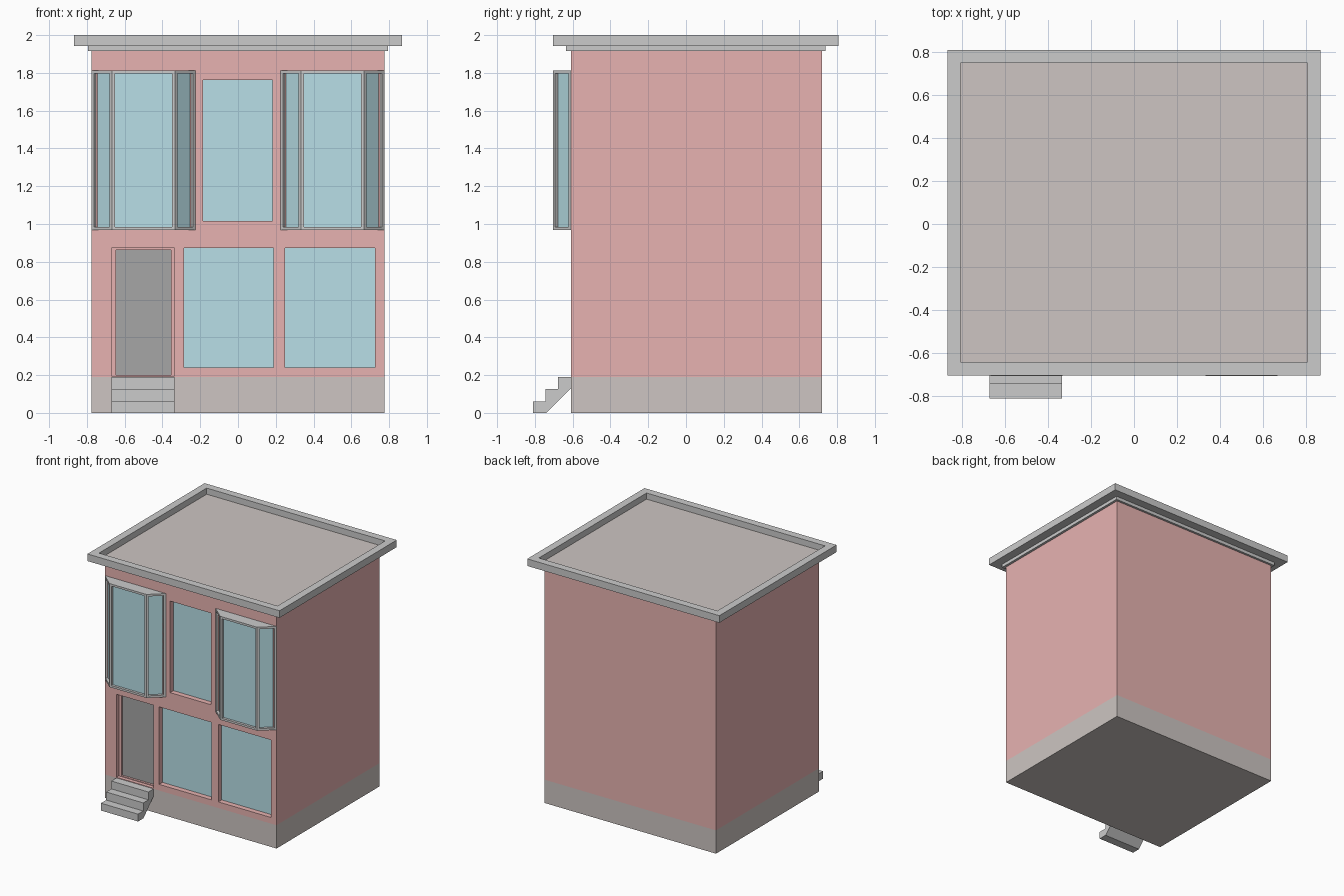
import bpy, bmesh
from mathutils import Vector

if "Cube" in bpy.data.objects:
    bpy.data.objects.remove(bpy.data.objects["Cube"])


def material(name, rgb):
    m = bpy.data.materials.new(name)
    m.diffuse_color = (*rgb, 1)
    m.use_nodes = True
    m.node_tree.nodes["Principled BSDF"].inputs["Base Color"].default_value = m.diffuse_color
    return m


BRICK = material("brick", (0.80, 0.45, 0.44))
GLASS = material("glass", (0.48, 0.74, 0.80))
STONE = material("stone", (0.61, 0.56, 0.54))
TRIM = material("trim", (0.70, 0.70, 0.70))
STEP = material("step", (0.61, 0.61, 0.61))
DOOR = material("door", (0.38, 0.38, 0.38))
FRONT, BACK, HALF = -0.61, 0.72, 0.775


def prism(name, points, offset, mats, panels=None, inset=0.02, depth=0.02):
    """Extrude a planar outline; faces chosen by panels(normal) get a sunken panel in mats[1]."""
    bm = bmesh.new()
    base = bm.faces.new([bm.verts.new(p) for p in points])
    top = bmesh.ops.extrude_face_region(bm, geom=[base], use_keep_orig=True)["geom"]
    bmesh.ops.translate(bm, vec=offset, verts=[v for v in top if isinstance(v, bmesh.types.BMVert)])
    bmesh.ops.recalc_face_normals(bm, faces=bm.faces[:])
    chosen = [f for f in bm.faces if panels and panels(f.normal)]
    if chosen:
        bmesh.ops.inset_individual(bm, faces=chosen, thickness=inset)
        for f in bmesh.ops.extrude_discrete_faces(bm, faces=chosen)["faces"]:
            f.normal_update()
            bmesh.ops.translate(bm, vec=f.normal * -depth, verts=f.verts[:])
            f.material_index = 1
    # close the reveal seams left by the discrete extrusion
    bmesh.ops.remove_doubles(bm, verts=bm.verts[:], dist=1e-5)
    bmesh.ops.recalc_face_normals(bm, faces=bm.faces[:])
    me = bpy.data.meshes.new(name)
    bm.to_mesh(me)
    bm.free()
    for m in mats:
        me.materials.append(m)
    ob = bpy.data.objects.new(name, me)
    bpy.context.collection.objects.link(ob)
    return ob


def box(name, x, y, z, mats, **kw):
    pts = [(x[0], y[0], z[0]), (x[1], y[0], z[0]), (x[1], y[1], z[0]), (x[0], y[1], z[0])]
    return prism(name, pts, Vector((0, 0, z[1] - z[0])), mats, **kw)


# Plinth and brick walls
box("plinth", (-HALF, HALF), (FRONT, BACK), (0, 0.19), [STONE])
walls = box("brick_walls", (-HALF, HALF), (FRONT, BACK), (0.19, 1.925), [BRICK])


def opening(name, x, z, depth):
    """Cut a recess into the front wall."""
    c = box(name + "_cutter", x, (FRONT - 0.1, FRONT + depth), z, [BRICK])
    c.hide_render = True
    c.hide_set(True)
    mod = walls.modifiers.new(name, "BOOLEAN")
    mod.operation, mod.solver, mod.object = "DIFFERENCE", "EXACT", c


# Recessed flat windows
for name, x, z in (("upper_window", (-0.185, 0.182), (1.015, 1.762)),
                   ("lower_window_left", (-0.285, 0.187), (0.24, 0.872)),
                   ("lower_window_right", (0.25, 0.725), (0.24, 0.872))):
    opening(name, x, z, 0.06)
    box(name, x, (FRONT + 0.043, FRONT + 0.065), z, [GLASS])

# Door in a stepped recess
opening("door_recess", (-0.67, -0.335), (0.195, 0.872), 0.03)
opening("door_inset", (-0.647, -0.355), (0.2, 0.862), 0.06)
box("door", (-0.647, -0.355), (FRONT + 0.048, FRONT + 0.065), (0.2, 0.862), [DOOR])

# Bay windows
for name, cx in (("bay_window_left", -0.5), ("bay_window_right", 0.5)):
    outline = [(cx - 0.275, FRONT, 0.968), (cx - 0.167, -0.705, 0.968),
               (cx + 0.167, -0.705, 0.968), (cx + 0.275, FRONT, 0.968)]
    prism(name, outline, Vector((0, 0, 0.845)), [TRIM, GLASS],
          panels=lambda n: n.y < -0.3, inset=0.024, depth=0.02)

# Entrance steps with a sloping underside
profile = [(-0.81, 0), (-0.81, 0.06), (-0.743, 0.06), (-0.743, 0.126), (-0.677, 0.126),
           (-0.677, 0.19), (FRONT, 0.19), (FRONT, 0.13), (-0.74, 0)]
prism("entrance_steps", [(-0.67, y, z) for y, z in profile], Vector((0.335, 0, 0)), [STEP])

# Roof: lower moulding, then cornice with a sunken flat roof
box("cornice_moulding", (-0.795, 0.795), (-0.635, 0.738), (1.915, 1.942), [TRIM])
box("cornice_roof", (-0.867, 0.867), (-0.703, 0.808), (1.942, 2.0), [TRIM, STONE],
    panels=lambda n: n.z > 0.9, inset=0.087, depth=0.05)
